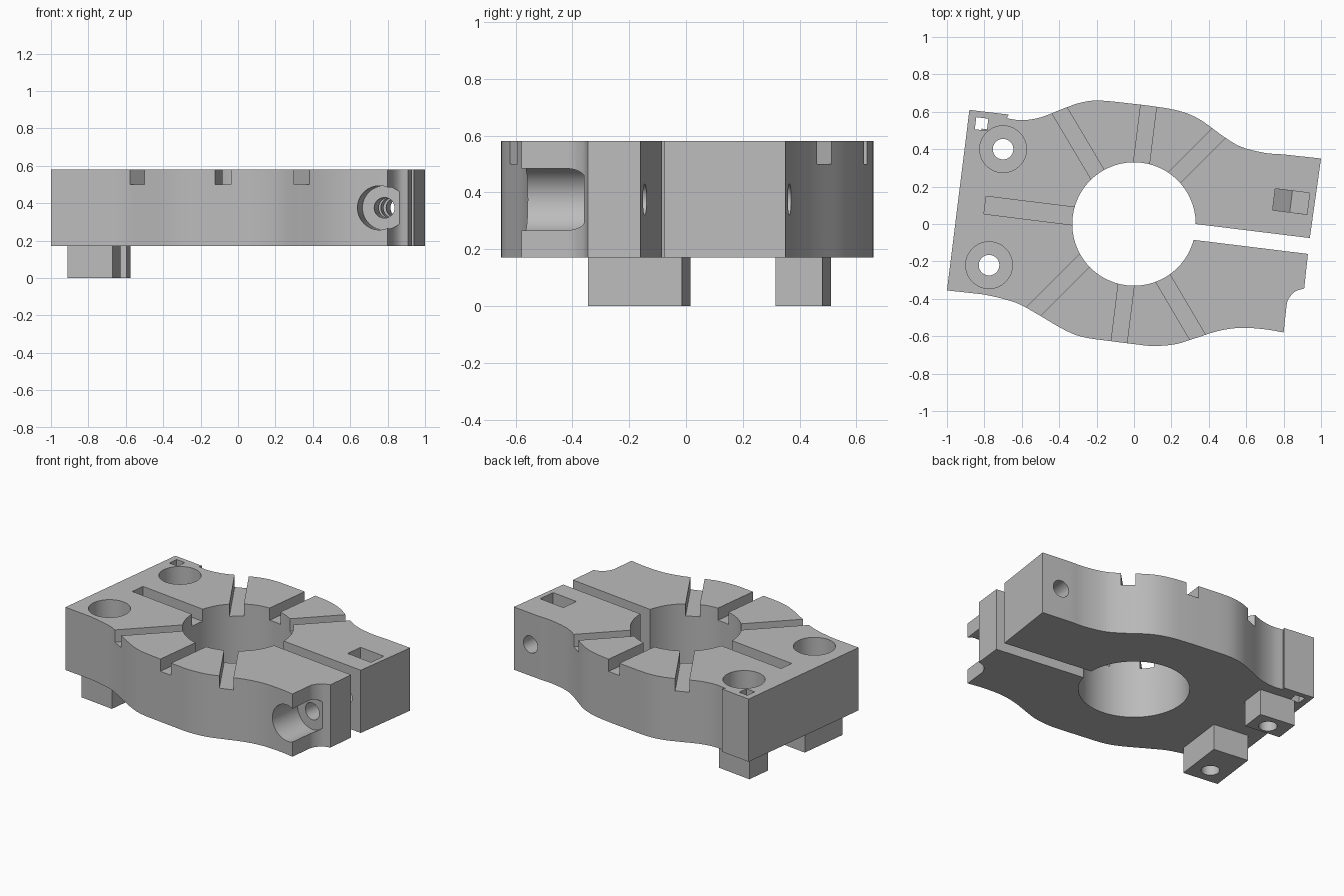
import bpy
import bmesh
from math import radians, pi
from mathutils import Matrix, Vector

TILT = radians(-7.1)          # whole clamp is turned slightly about z
BASE, TOP = 0.17, 0.58        # body height range
SCREW_Z = 0.375

default = bpy.data.objects.get("Cube")
if default:
    bpy.data.objects.remove(default, do_unlink=True)

grey = bpy.data.materials.new("machined grey")
grey.use_nodes = True
colour = (0.5, 0.5, 0.5, 1)
grey.diffuse_color = colour
grey.node_tree.nodes["Principled BSDF"].inputs["Base Color"].default_value = colour


def finish(bm, name):
    """Turn a bmesh into a linked object with the shared material."""
    bmesh.ops.recalc_face_normals(bm, faces=bm.faces)
    mesh = bpy.data.meshes.new(name)
    bm.to_mesh(mesh)
    bm.free()
    mesh.materials.append(grey)
    obj = bpy.data.objects.new(name, mesh)
    bpy.context.collection.objects.link(obj)
    return obj


def prism(name, points, z0, z1):
    """Extrude a flat outline from z0 up to z1."""
    bm = bmesh.new()
    face = bm.faces.new([bm.verts.new((x, y, z0)) for x, y in points])
    new = bmesh.ops.extrude_face_region(bm, geom=[face])["geom"]
    verts = [v for v in new if isinstance(v, bmesh.types.BMVert)]
    bmesh.ops.translate(bm, vec=(0, 0, z1 - z0), verts=verts)
    return finish(bm, name)


def box(name, x, y, size, z0, z1, angle=TILT):
    """Upright box centred on x, y and turned about z."""
    bm = bmesh.new()
    place = Matrix.Translation((x, y, (z0 + z1) / 2)) @ Matrix.Rotation(angle, 4, "Z")
    place = place @ Matrix.Diagonal((size[0], size[1], z1 - z0, 1))
    bmesh.ops.create_cube(bm, size=1, matrix=place)
    return finish(bm, name)


def cylinder(name, start, end, radius, sides=64, roll=0):
    """Cylinder between two points."""
    start, end = Vector(start), Vector(end)
    axis = end - start
    place = Matrix.Translation((start + end) / 2)
    place = place @ axis.to_track_quat("Z", "Y").to_matrix().to_4x4()
    place = place @ Matrix.Rotation(roll, 4, "Z")
    bm = bmesh.new()
    bmesh.ops.create_cone(bm, cap_ends=True, segments=sides, radius1=radius,
                          radius2=radius, depth=axis.length, matrix=place)
    return finish(bm, name)


def cut(target, cutters):
    """Subtract every cutter from the target, then remove the cutters."""
    bpy.context.view_layer.objects.active = target
    for cutter in cutters:
        cutter.hide_render = True
        mod = target.modifiers.new("cut", "BOOLEAN")
        mod.operation = "DIFFERENCE"
        mod.solver = "EXACT"
        mod.object = cutter
        bpy.ops.object.modifier_apply(modifier=mod.name)
        bpy.data.objects.remove(cutter, do_unlink=True)


def spline(points, steps=5):
    """Smooth curve passing through all the points."""
    pts = [Vector(p) for p in points]
    pts = [2 * pts[0] - pts[1]] + pts + [2 * pts[-1] - pts[-2]]
    out = []
    for a, b, c, d in zip(pts, pts[1:], pts[2:], pts[3:]):
        for i in range(steps):
            t = i / steps
            out.append(b + 0.5 * t * (c - a + t * (2 * a - 5 * b + 4 * c - d
                                                   + t * (3 * (b - c) + d - a))))
    return [tuple(p) for p in out + [pts[-2]]]


# Body outline: wavy back, split right end, scooped corner, wavy front
back = spline([(-0.68, 0.565), (-0.6, 0.555), (-0.5, 0.57), (-0.37, 0.62),
               (-0.28, 0.65), (-0.18, 0.66), (0, 0.642), (0.12, 0.627),
               (0.24, 0.605), (0.35, 0.56), (0.49, 0.46), (0.58, 0.41),
               (0.7, 0.38), (0.8, 0.372)])
slit = [(1, 0.35), (0.94, -0.075), (0.1, 0.028), (0.1, -0.058), (0.93, -0.16)]
scoop = spline([(0.91, -0.345), (0.86, -0.362), (0.822, -0.41), (0.812, -0.47)])
front = spline([(0.8, -0.58), (0.7, -0.563), (0.57, -0.555), (0.45, -0.572),
                (0.33, -0.61), (0.22, -0.643), (0.1, -0.652), (0, -0.642),
                (-0.12, -0.627), (-0.27, -0.605), (-0.37, -0.567),
                (-0.52, -0.51 + 0.03), (-0.61, -0.43), (-0.7, -0.4),
                (-0.8, -0.377)])
corner = [(-1, -0.355), (-0.88, 0.61), (-0.67, 0.585)]
body = prism("clamp_body", back + slit + scoop + front + corner, BASE, TOP)

cutters = [cylinder("bore_cutter", (0, 0, 0), (0, 0, 1), 0.33, 96)]

# Radial grooves in the top, each given by its outer middle and direction
grooves = [(-0.40, 0.61, 120.7), (0.078, 0.632, 82.9), (0.457, 0.49, 45),
           (-0.555, -0.485, 225), (-0.08, -0.632, 262.9), (0.337, -0.60, 300.5)]
for x, y, degrees in grooves:
    turn = Matrix.Rotation(radians(degrees), 2)
    mid = Vector((x, y)) + turn @ Vector((-0.15, 0))
    cutters.append(box("groove_cutter", mid.x, mid.y, (0.6, 0.085),
                       0.5, 0.7, radians(degrees)))
blind = Matrix.Rotation(TILT, 2) @ Vector((-0.5, 0))
cutters.append(box("blind_groove_cutter", blind.x, blind.y + 0.002,
                   (0.605, 0.095), 0.5, 0.7))

# Square hole through the back left corner
cutters.append(box("corner_hole_cutter", -0.815, 0.535, (0.065, 0.065), 0, 1))


# Clamping screw: counterbore, clearance hole and nut pocket open to the top
def on_screw(y):
    return (0.84 + 0.122 * (y - 0.12), y, SCREW_Z)


cutters.append(cylinder("head_cutter", on_screw(-0.8), on_screw(-0.35), 0.118))
cutters.append(cylinder("screw_cutter", on_screw(-0.6), on_screw(0.6), 0.055, 40))
cutters.append(box("pocket_cutter", 0.84, 0.12, (0.185, 0.115), SCREW_Z, 0.7))
nut = cylinder("nut_cutter", on_screw(0.063), on_screw(0.177), 0.107, 6)
# Keep a nut corner pointing straight down
low = min(v.co.z for v in nut.data.vertices)
if low > SCREW_Z - 0.1:
    bpy.data.objects.remove(nut, do_unlink=True)
    nut = cylinder("nut_cutter", on_screw(0.063), on_screw(0.177), 0.107, 6, pi / 6)
cutters.append(nut)

# Mounting holes with deep counterbores, and the feet under them
bolts = [(-0.70, 0.40), (-0.775, -0.22)]


def bolt_cutter(x, y):
    return cylinder("bolt_cutter", (x, y, -0.1), (x, y, 0.7), 0.055, 40)


for x, y in bolts:
    cutters.append(cylinder("counterbore_cutter", (x, y, 0.3), (x, y, 0.7), 0.125))
    cutters.append(bolt_cutter(x, y))
cut(body, cutters)

feet = [box("back_foot", -0.705, 0.4125, (0.242, 0.166), 0, BASE),
        box("front_foot", -0.77, -0.165, (0.242, 0.333), 0, BASE)]
for foot, bolt in zip(feet, bolts):
    cut(foot, [bolt_cutter(*bolt)])

# Smooth the curved walls, keep machined edges crisp
for obj in [body] + feet:
    bpy.ops.object.select_all(action="DESELECT")
    obj.select_set(True)
    bpy.context.view_layer.objects.active = obj
    bpy.ops.object.shade_smooth_by_angle(angle=radians(25))
